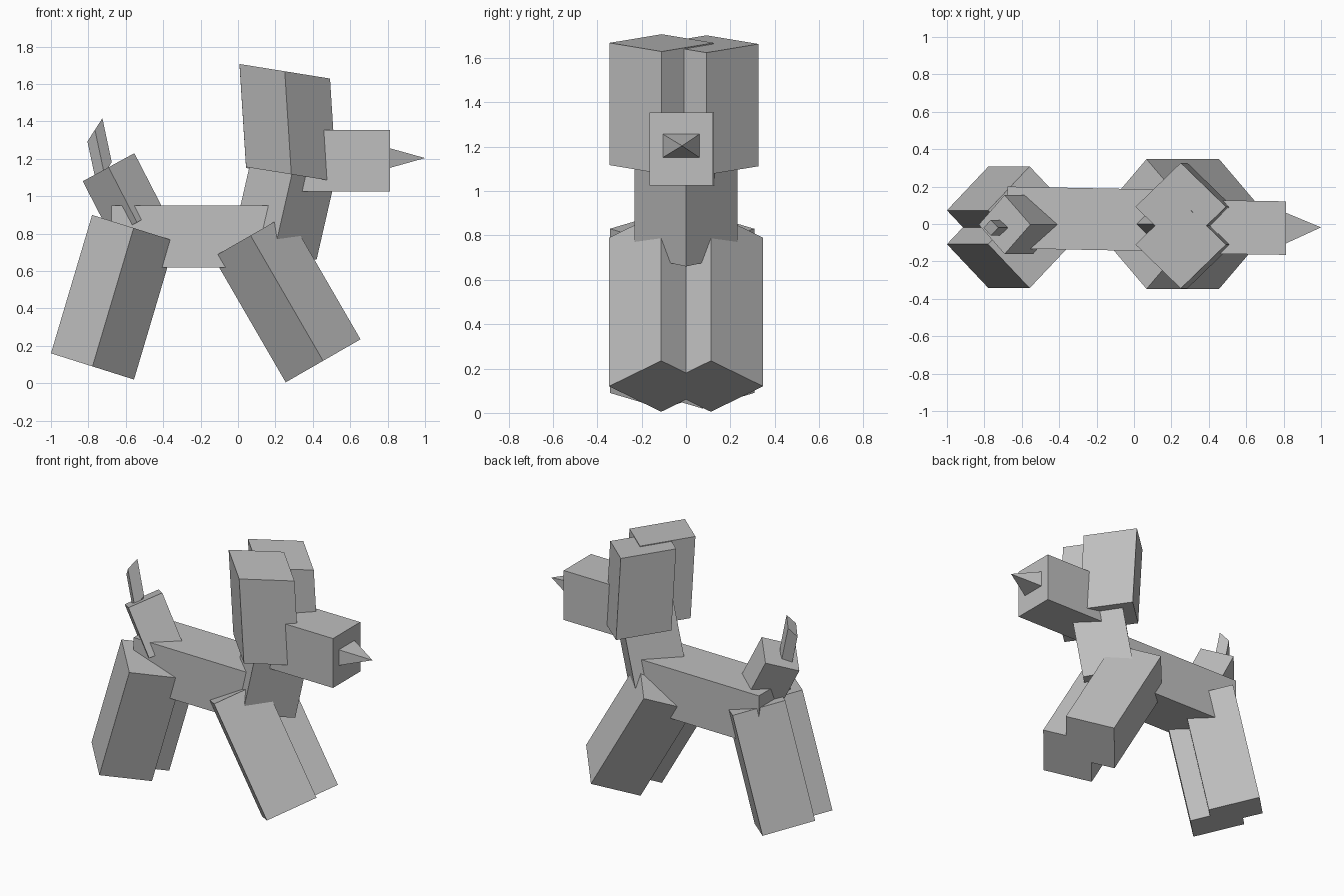
import bpy
import bmesh
from mathutils import Vector

old = bpy.data.objects.get("Cube")
if old:
    bpy.data.objects.remove(old, do_unlink=True)

GREY = (0.52, 0.52, 0.52, 1.0)
mat = bpy.data.materials.new("plain_grey")
mat.use_nodes = True
mat.diffuse_color = GREY
bsdf = mat.node_tree.nodes["Principled BSDF"]
bsdf.inputs["Base Color"].default_value = GREY
bsdf.inputs["Roughness"].default_value = 0.8


def prism(name, start, end, diag_a, diag_b, pointed=False):
    """Four-sided bar from start to end; the two half-diagonals set its section."""
    start, end, a, b = map(Vector, (start, end, diag_a, diag_b))
    bm = bmesh.new()
    ring = [bm.verts.new(start + d) for d in (a, b, -a, -b)]
    bm.faces.new(ring)
    if pointed:
        tip = bm.verts.new(end)
        for i in range(4):
            bm.faces.new((ring[i], ring[i - 1], tip))
    else:
        far = [bm.verts.new(end + d) for d in (a, b, -a, -b)]
        bm.faces.new(far)
        for i in range(4):
            bm.faces.new((ring[i], ring[i - 1], far[i - 1], far[i]))
    bmesh.ops.recalc_face_normals(bm, faces=bm.faces[:])
    mesh = bpy.data.meshes.new(name)
    bm.to_mesh(mesh)
    bm.free()
    mesh.materials.append(mat)
    obj = bpy.data.objects.new(name, mesh)
    bpy.context.collection.objects.link(obj)
    return obj


# Body and neck
prism("torso", (-0.675, 0.035, 0.785), (0.2, 0.018, 0.785),
      (0, 0.165, 0.165), (0, 0.165, -0.165))
prism("neck", (0.195, 0, 0.71), (0.33, 0, 1.3),
      (0.225, 0, -0.05), (0, 0.232, 0))

# Head and nose
prism("head", (0.3, -0.014, 1.19), (0.813, -0.022, 1.19),
      (0, 0.143, 0.164), (0, 0.143, -0.164))
prism("nose", (0.81, -0.022, 1.204), (1.0, -0.018, 1.204),
      (0, 0.083, 0.053), (0, 0.083, -0.053), pointed=True)

# Paired ears and legs: (side, ear y, ear drop, fore leg y, hind leg y)
WIDE = (0, 0.235, 0)
for side, ear_y, drop, fore_y, hind_y in (("near", -0.11, 0, -0.112, -0.108),
                                          ("far", 0.092, 0.005, 0.112, 0.073)):
    prism(side + "_ear", (0.285, ear_y, 1.117 - drop), (0.25, ear_y, 1.668 - drop),
          (0.242, 0, -0.039), WIDE)
    prism(side + "_fore_leg", (0.455, fore_y, 0.12), (0.067, fore_y, 0.79),
          (0.2, 0, 0.115), WIDE)
    prism(side + "_hind_leg", (-0.778, hind_y, 0.09), (-0.558, hind_y, 0.83),
          (0.222, 0, -0.07), WIDE)

# Tail in two segments
prism("tail_base", (-0.54, -0.003, 0.86), (-0.692, -0.003, 1.155),
      (0.138, 0, 0.075), (0, 0.158, 0))
prism("tail_tip", (-0.715, -0.02, 1.12), (-0.765, -0.02, 1.355),
      (0.04, 0, 0.062), (0, 0.042, 0))
